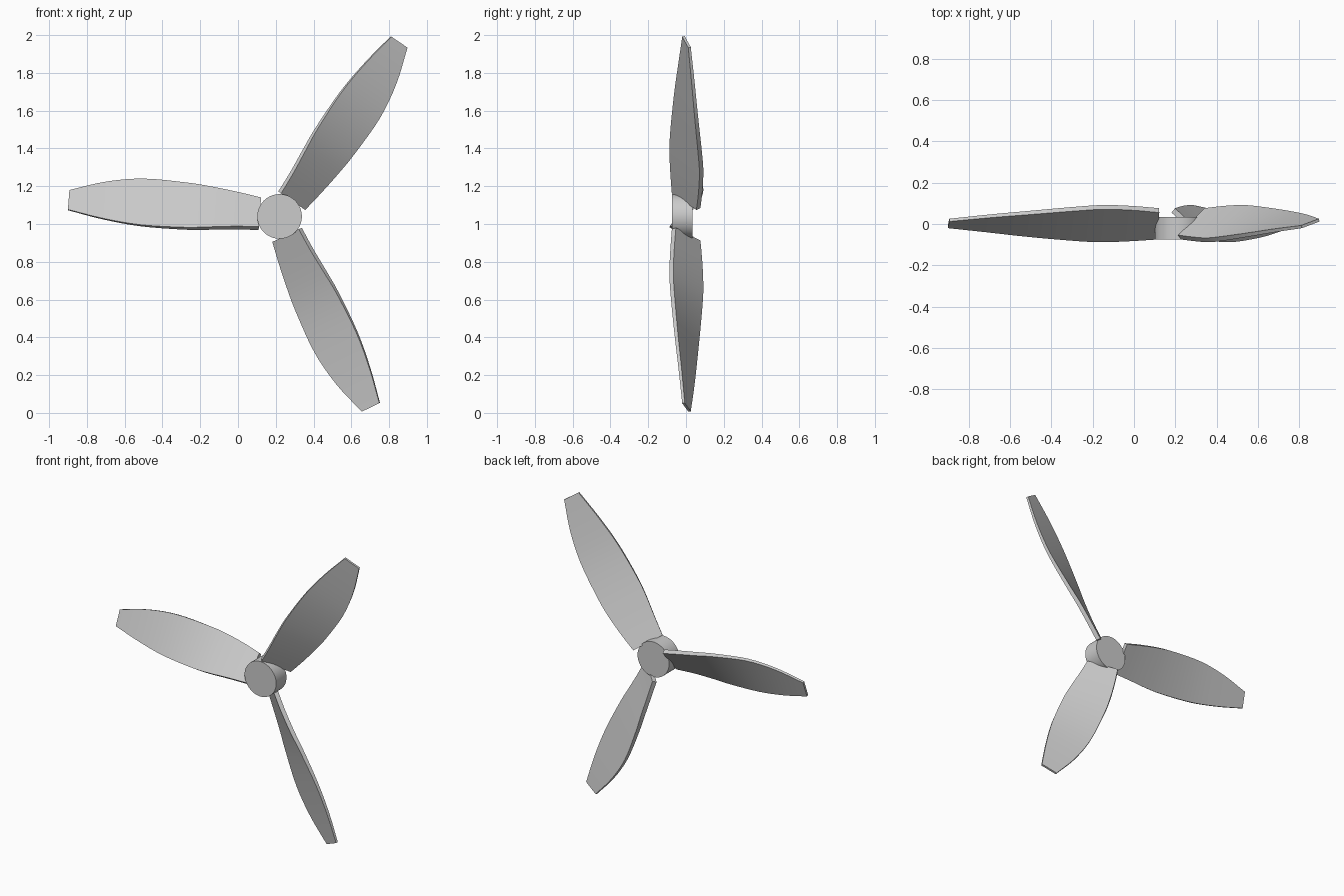
import bpy, bmesh, math
from mathutils import Matrix, Vector

cube = bpy.data.objects.get("Cube")
if cube:
    bpy.data.objects.remove(cube, do_unlink=True)

grey = bpy.data.materials.new("light_grey")
grey.use_nodes = True
colour = (0.6, 0.6, 0.6, 1)
grey.diffuse_color = colour
grey.node_tree.nodes["Principled BSDF"].inputs["Base Color"].default_value = colour

HUB = Vector((0.22, 0, 1.04))

# Blade stations: distance from hub, front face upper edge (y, v), lower edge (y, v), thickness
STATIONS = [Vector(s) for s in (
    (0.105, 0.055, 0.093, -0.075, -0.062, 0.028),
    (0.23, 0.066, 0.113, -0.083, -0.069, 0.027),
    (0.37, 0.071, 0.131, -0.088, -0.083, 0.026),
    (0.50, 0.064, 0.142, -0.082, -0.095, 0.024),
    (0.73, 0.046, 0.146, -0.062, -0.099, 0.02),
    (0.93, 0.030, 0.115, -0.040, -0.080, 0.017),
    (1.12, 0.012, 0.056, -0.020, -0.047, 0.014))]


def smooth_stations(points, steps=4):
    """Interpolate the stations with a spline."""
    ext = [2 * points[0] - points[1]] + points + [2 * points[-1] - points[-2]]
    out = []
    for a, b, c, d in zip(ext, ext[1:], ext[2:], ext[3:]):
        for i in range(steps):
            t = i / steps
            out.append(b + (c - a) * (t / 2) + (2 * a - 5 * b + 4 * c - d) * (t * t / 2)
                       + (3 * b - a - 3 * c + d) * (t ** 3 / 2))
    return out + [points[-1]]


def finish(name, bm):
    bmesh.ops.recalc_face_normals(bm, faces=bm.faces)
    mesh = bpy.data.meshes.new(name)
    bm.to_mesh(mesh)
    bm.free()
    mesh.materials.append(grey)
    obj = bpy.data.objects.new(name, mesh)
    bpy.context.collection.objects.link(obj)
    bpy.ops.object.select_all(action='DESELECT')
    obj.select_set(True)
    bpy.context.view_layer.objects.active = obj
    bpy.ops.object.shade_smooth_by_angle(angle=math.radians(35))
    return obj


def make_blade(name, turn):
    """Twisted slab running along -x, turned about the hub."""
    bm = bmesh.new()
    rings = []
    for u, y1, v1, y2, v2, thick in smooth_stations(STATIONS):
        top, low = Vector((-u, y1, v1)), Vector((-u, y2, v2))
        chord = (low - top).normalized()
        back = Vector((0, -chord.z, chord.y)) * thick
        rings.append([bm.verts.new(p) for p in (top, low, low + back, top + back)])
    for a, b in zip(rings, rings[1:]):
        for i in range(4):
            j = (i + 1) % 4
            bm.faces.new((a[i], a[j], b[j], b[i]))
    bm.faces.new(rings[0])
    bm.faces.new(rings[-1])
    place = Matrix.Translation(HUB) @ Matrix.Rotation(math.radians(turn), 4, 'Y')
    bm.transform(place)
    return finish(name, bm)


# Three blades
for name, angle in (("right_blade", 0), ("upper_blade", 120), ("lower_blade", 240)):
    make_blade(name, angle + 4.3)

# Hub cylinder
bm = bmesh.new()
bmesh.ops.create_cone(bm, cap_ends=True, segments=64, radius1=0.118, radius2=0.118, depth=0.11)
bm.transform(Matrix.Translation(HUB + Vector((0, -0.02, 0))) @ Matrix.Rotation(math.pi / 2, 4, 'X'))
finish("hub", bm)
